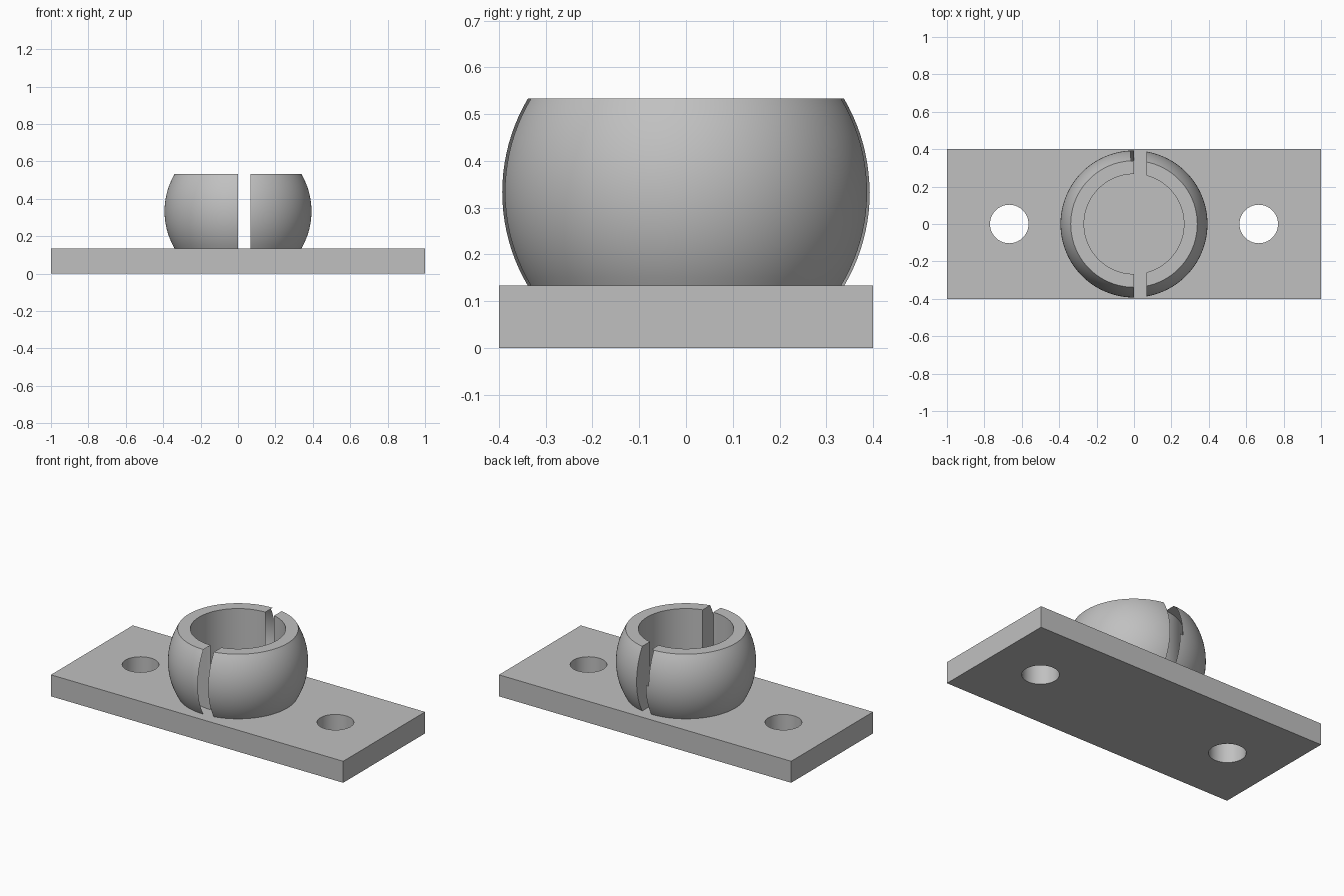
import bpy
import bmesh
from math import asin, cos, sin, pi, radians, sqrt
from mathutils import Matrix, Vector

if "Cube" in bpy.data.objects:
    bpy.data.objects.remove(bpy.data.objects["Cube"], do_unlink=True)

PLATE_TOP = 0.133
SOCKET_TOP = 0.533
BALL_R = 0.393
BORE_R = 0.267
SLOT_W = 0.067
HOLE_X, HOLE_R = 0.667, 0.103

grey = bpy.data.materials.new("plain_grey")
grey.use_nodes = True
colour = (0.53, 0.53, 0.53, 1)
grey.diffuse_color = colour
grey.node_tree.nodes["Principled BSDF"].inputs["Base Color"].default_value = colour


def make_object(name, bm):
    bmesh.ops.recalc_face_normals(bm, faces=bm.faces)
    mesh = bpy.data.meshes.new(name)
    bm.to_mesh(mesh)
    bm.free()
    mesh.materials.append(grey)
    obj = bpy.data.objects.new(name, mesh)
    bpy.context.collection.objects.link(obj)
    return obj


def box(name, low, high):
    bm = bmesh.new()
    low, high = Vector(low), Vector(high)
    size = Matrix.Diagonal((*(high - low), 1))
    bmesh.ops.create_cube(bm, size=1, matrix=Matrix.Translation((low + high) / 2) @ size)
    return make_object(name, bm)


def cylinder(name, radius, x, height):
    bm = bmesh.new()
    bmesh.ops.create_cone(bm, cap_ends=True, segments=64, radius1=radius, radius2=radius,
                          depth=height, matrix=Matrix.Translation((x, 0, PLATE_TOP / 2)))
    return make_object(name, bm)


def select(obj):
    bpy.ops.object.select_all(action="DESELECT")
    obj.select_set(True)
    bpy.context.view_layer.objects.active = obj


def cut(target, cutter):
    cutter.hide_render = True
    mod = target.modifiers.new("cut", "BOOLEAN")
    mod.operation, mod.solver, mod.object = "DIFFERENCE", "EXACT", cutter
    select(target)
    bpy.ops.object.modifier_apply(modifier=mod.name)
    bpy.data.objects.remove(cutter, do_unlink=True)


def smooth(obj):
    select(obj)
    bpy.ops.object.shade_smooth_by_angle(angle=radians(30))


# Mounting plate with two screw holes
plate = box("mounting_plate", (-1, -0.4, 0), (1, 0.4, PLATE_TOP))
for side in (-1, 1):
    cut(plate, cylinder("hole_cutter", HOLE_R, side * HOLE_X, 0.4))
smooth(plate)

# Ball-shaped socket: truncated sphere with a straight bore, revolved from a profile
mid = (PLATE_TOP + SOCKET_TOP) / 2
half = (SOCKET_TOP - PLATE_TOP) / 2
limit = asin(half / BALL_R)
ARC, SEG = 20, 128
profile = [(BORE_R, PLATE_TOP)]
for i in range(ARC + 1):
    a = limit * (2 * i / ARC - 1)
    profile.append((BALL_R * cos(a), mid + BALL_R * sin(a)))
profile.append((BORE_R, SOCKET_TOP))

bm = bmesh.new()
rings = [[bm.verts.new((r * cos(2 * pi * s / SEG), r * sin(2 * pi * s / SEG), z))
          for r, z in profile] for s in range(SEG)]
for s in range(SEG):
    here, there = rings[s], rings[(s + 1) % SEG]
    for k in range(len(profile)):
        n = (k + 1) % len(profile)
        bm.faces.new((here[k], there[k], there[n], here[n]))
socket = make_object("split_socket", bm)

# Slot through front and back, beside the centre line
cut(socket, box("slot_cutter", (0, -0.6, 0.05), (SLOT_W, 0.6, 0.7)))
smooth(socket)
